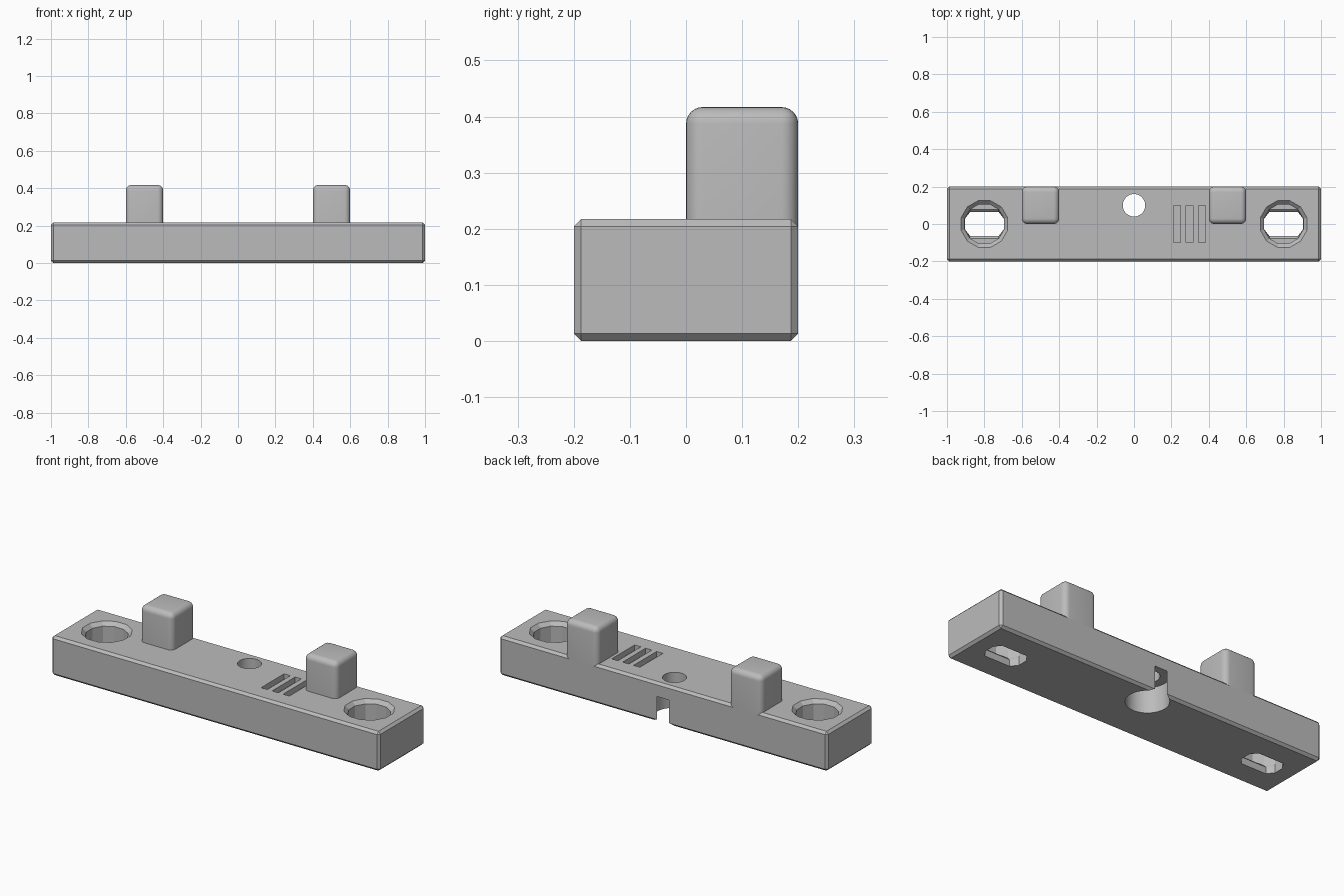
import bpy
import bmesh
from math import cos, sin, pi

if "Cube" in bpy.data.objects:
    bpy.data.objects.remove(bpy.data.objects["Cube"], do_unlink=True)

TOP = 0.217      # top of the bar
CHAMFER = 0.013

grey = bpy.data.materials.new("mid grey")
grey.use_nodes = True
colour = (0.5, 0.5, 0.5, 1)
grey.diffuse_color = colour
grey.node_tree.nodes["Principled BSDF"].inputs["Base Color"].default_value = colour


def make_object(name, bm):
    bmesh.ops.recalc_face_normals(bm, faces=bm.faces)
    mesh = bpy.data.meshes.new(name)
    bm.to_mesh(mesh)
    bm.free()
    mesh.materials.append(grey)
    obj = bpy.data.objects.new(name, mesh)
    bpy.context.collection.objects.link(obj)
    return obj


def box(name, x0, x1, y0, y1, z0, z1):
    bm = bmesh.new()
    bmesh.ops.create_cube(bm, size=1)
    for v in bm.verts:
        v.co.x = x1 if v.co.x > 0 else x0
        v.co.y = y1 if v.co.y > 0 else y0
        v.co.z = z1 if v.co.z > 0 else z0
    return make_object(name, bm)


def loft(name, cx, cy, sides, levels):
    """Stack polygon rings; each level is (z, radius, half depth limit)."""
    bm = bmesh.new()
    rings = []
    for z, r, limit in levels:
        ring = []
        for i in range(sides):
            a = 2 * pi * (i + 0.5) / sides
            y = max(-limit, min(limit, r * sin(a)))
            ring.append(bm.verts.new((cx + r * cos(a), cy + y, z)))
        rings.append(ring)
    for low, high in zip(rings, rings[1:]):
        for i in range(sides):
            j = (i + 1) % sides
            bm.faces.new((low[i], low[j], high[j], high[i]))
    bm.faces.new(rings[0][::-1])
    bm.faces.new(rings[-1])
    return make_object(name, bm)


def apply_modifiers(obj):
    bpy.context.view_layer.objects.active = obj
    for m in list(obj.modifiers):
        bpy.ops.object.modifier_apply(modifier=m.name)


def cut(target, cutter):
    mod = target.modifiers.new("cut", "BOOLEAN")
    mod.operation = "DIFFERENCE"
    mod.solver = "EXACT"
    mod.object = cutter
    apply_modifiers(target)
    bpy.data.objects.remove(cutter, do_unlink=True)


def smooth(obj, angle):
    bpy.ops.object.select_all(action="DESELECT")
    obj.select_set(True)
    bpy.context.view_layer.objects.active = obj
    bpy.ops.object.shade_smooth_by_angle(angle=angle)


# Chamfered bar
bar = box("bar", -1, 1, -0.2, 0.2, 0, TOP)
bevel = bar.modifiers.new("chamfer", "BEVEL")
bevel.width = CHAMFER
bevel.segments = 1
apply_modifiers(bar)

# Countersunk end pockets with a narrower slot through the floor
for side in (-1, 1):
    cut(bar, loft("pocket cutter", side * 0.8, 0, 12, [
        (0.05, 0.109, 1), (TOP - 0.02, 0.109, 1), (TOP + 0.01, 0.139, 1)]))
    cut(bar, loft("slot cutter", side * 0.8, 0, 12, [
        (-0.02, 0.108, 0.064), (0.037, 0.108, 0.064),
        (0.05, 0.108, 0.077), (0.06, 0.108, 0.077)]))

# Centre hole, and the wide recess below it that breaks out of the back
cut(bar, loft("recess cutter", 0, 0.1, 48, [(-0.02, 0.107, 1), (0.14, 0.107, 1)]))
cut(bar, loft("hole cutter", 0, 0.1, 48, [(0.1, 0.06, 1), (TOP + 0.02, 0.06, 1)]))

# Three shallow grooves
for i in range(3):
    x = 0.23 + i * 0.067
    cut(bar, box("groove cutter", x - 0.019, x + 0.019, -0.1, 0.1, TOP - 0.03, TOP + 0.02))
smooth(bar, pi / 15)

# Rounded pegs, flush with the back of the bar
for name, side in (("left_peg", 1), ("right_peg", -1)):
    peg = box(name, side * 0.5 - 0.1, side * 0.5 + 0.1, 0, 0.2, TOP - CHAMFER, 0.417)
    bm = bmesh.new()
    bm.from_mesh(peg.data)
    edges = [e for e in bm.edges if max(v.co.z for v in e.verts) > TOP]
    bmesh.ops.bevel(bm, geom=edges, offset=0.03, segments=6, profile=0.5, affect="EDGES")
    bm.to_mesh(peg.data)
    bm.free()
    smooth(peg, pi / 6)
